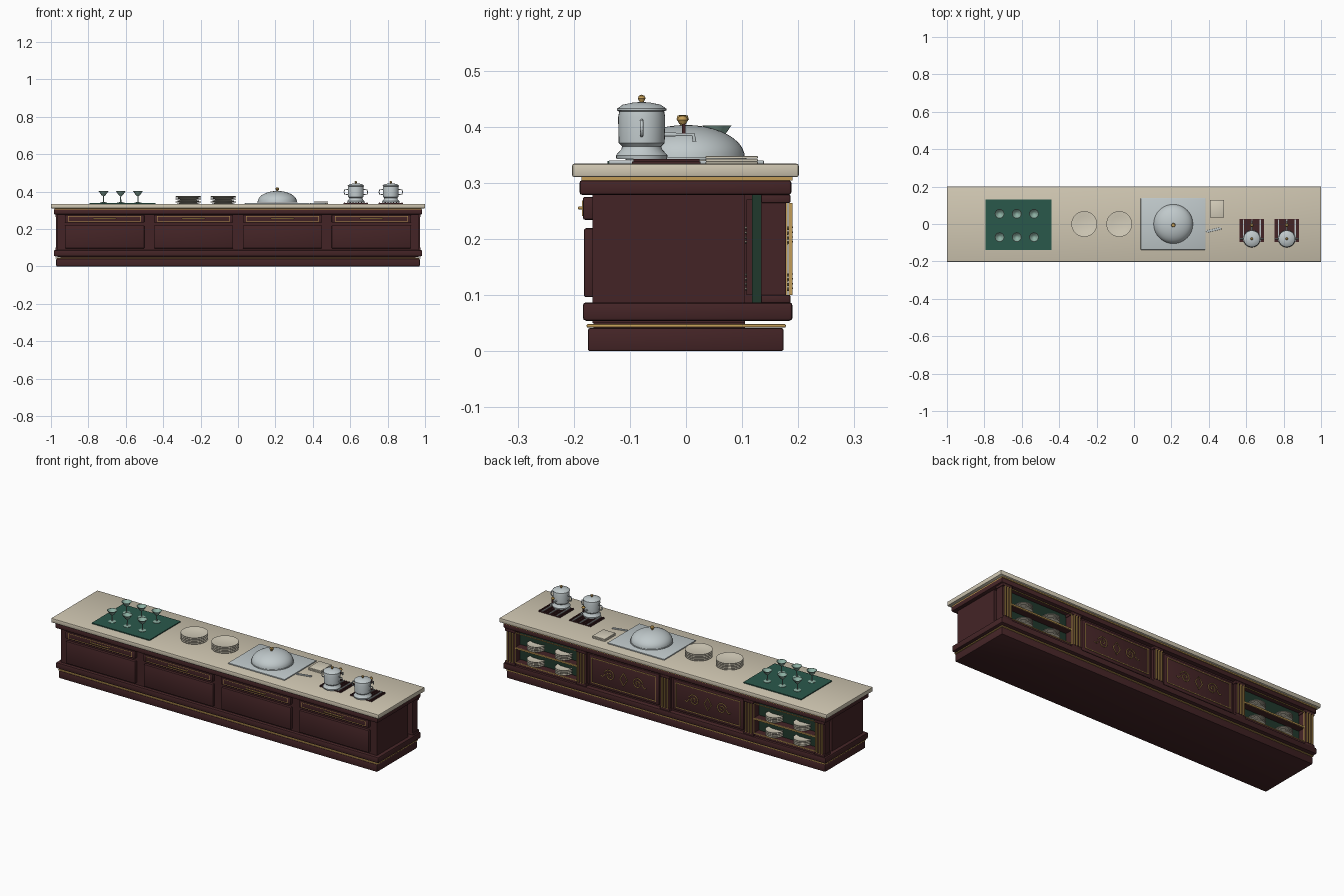
import bpy, bmesh, math
from mathutils import Matrix

if "Cube" in bpy.data.objects:
    bpy.data.objects.remove(bpy.data.objects["Cube"])

def mat(name, r, g, b):
    m = bpy.data.materials.new(name)
    m.diffuse_color = [((c / 255 + 0.055) / 1.055) ** 2.4 for c in (r, g, b)] + [1]
    m.use_nodes = True
    m.node_tree.nodes["Principled BSDF"].inputs["Base Color"].default_value = m.diffuse_color
    return m

WOOD = mat("dark_mahogany", 68, 36, 38)
STONE = mat("cream_stone", 208, 199, 178)
GOLD = mat("gold", 196, 158, 88)
SILVER = mat("silver", 192, 201, 203)
GREEN = mat("green_cloth", 42, 88, 75)
DARK_GREEN = mat("dark_green_lining", 32, 56, 44)
GLASS = mat("pale_green_glass", 140, 175, 162)
CHINA = mat("ivory_china", 214, 207, 188)

def finish(name, bm, material, smooth=False):
    me = bpy.data.meshes.new(name)
    bmesh.ops.recalc_face_normals(bm, faces=bm.faces[:])
    bm.to_mesh(me)
    bm.free()
    me.materials.append(material)
    ob = bpy.data.objects.new(name, me)
    bpy.context.collection.objects.link(ob)
    if smooth:
        bpy.ops.object.select_all(action='DESELECT')
        ob.select_set(True)
        bpy.context.view_layer.objects.active = ob
        bpy.ops.object.shade_smooth_by_angle(angle=math.radians(40))
    return ob

def box(name, x0, x1, y0, y1, z0, z1, material, bevel=0, turn=0):
    bm = bmesh.new()
    bmesh.ops.create_cube(bm, size=1)
    bmesh.ops.scale(bm, vec=(x1 - x0, y1 - y0, z1 - z0), verts=bm.verts)
    if bevel:
        bmesh.ops.bevel(bm, geom=bm.edges[:], offset=bevel, segments=2, profile=0.5, affect='EDGES')
    bmesh.ops.rotate(bm, matrix=Matrix.Rotation(turn, 3, 'Z'), verts=bm.verts)
    bmesh.ops.translate(bm, vec=((x0 + x1) / 2, (y0 + y1) / 2, (z0 + z1) / 2), verts=bm.verts)
    return finish(name, bm, material, bevel > 0)

def lathe(name, profile, x, y, z, material, sides=32):
    bm = bmesh.new()
    rings = []
    for r, h in profile:
        rings.append([bm.verts.new((x + r * math.cos(2 * math.pi * i / sides),
                                    y + r * math.sin(2 * math.pi * i / sides), z + h)) for i in range(sides)])
    for a, b in zip(rings, rings[1:]):
        for i in range(sides):
            j = (i + 1) % sides
            bm.faces.new((a[i], a[j], b[j], b[i]))
    bmesh.ops.remove_doubles(bm, verts=bm.verts[:], dist=1e-6)
    return finish(name, bm, material, True)

def wire(name, pts, radius, material, closed=False):
    cu = bpy.data.curves.new(name, 'CURVE')
    cu.dimensions = '3D'
    cu.bevel_depth, cu.bevel_resolution, cu.use_fill_caps = radius, 1, True
    s = cu.splines.new('POLY')
    s.points.add(len(pts) - 1)
    for p, q in zip(s.points, pts):
        p.co = (*q, 1)
    s.use_cyclic_u = closed
    cu.materials.append(material)
    ob = bpy.data.objects.new(name, cu)
    bpy.context.collection.objects.link(ob)
    return ob

def frame(name, cx, hw, y0, y1, z0, z1, t):
    for k, (a, b, c, d) in enumerate([(-hw, hw, z0, z0 + t), (-hw, hw, z1 - t, z1),
                                      (-hw, -hw + t, z0, z1), (hw - t, hw, z0, z1)]):
        box(f"{name}_{k}", cx + a, cx + b, y0, y1, c, d, GOLD)

# Carcass, mouldings and countertop
box("plinth", -.972, .972, -.175, .174, 0, .041, WOOD, .004)
box("plinth_gold_line", -.975, .975, -.177, .178, .042, .048, GOLD, .002)
box("plinth_core", -.95, .95, -.165, .105, .035, .06, WOOD)
box("base_moulding", -.985, .985, -.184, .19, .054, .087, WOOD, .006)
box("cabinet_body", -.965, .965, -.167, .105, .05, .285, WOOD)
box("top_moulding", -.985, .985, -.19, .188, .278, .305, WOOD, .006)
box("top_gold_line", -.982, .982, -.186, .19, .304, .311, GOLD)
box("countertop", -1, 1, -.203, .201, .31, .334, STONE, .004)

# Front drawers and doors
for i, cx in enumerate((-.713, -.2375, .2375, .713)):
    box(f"drawer_{i}", cx - .212, cx + .212, -.184, -.16, .234, .275, WOOD, .004)
    frame(f"drawer_inlay_{i}", cx, .195, -.1855, -.18, .241, .268, .002)
    box(f"door_{i}", cx - .212, cx + .212, -.182, -.16, .096, .219, WOOD, .004)
    z = .255
    wire(f"drawer_handle_{i}", [(cx - .06, -.181, z), (cx - .055, -.19, z), (cx + .055, -.19, z),
                                (cx + .06, -.181, z)], .0035, GOLD)

# Back pilasters with gold flutes
for i, cx in enumerate((-.945, -.512, 0, .512, .945)):
    box(f"pilaster_{i}", cx - .028, cx + .028, .134, .178, .085, .28, WOOD)
    box(f"pilaster_foot_{i}", cx - .031, cx + .031, .134, .186, .085, .1, WOOD, .002)
    box(f"pilaster_head_{i}", cx - .031, cx + .031, .134, .186, .264, .279, WOOD, .002)
    for k in (-1, 0, 1):
        x = cx + k * .016
        box(f"pilaster_flute_{i}_{k}", x - .003, x + .003, .183, .19, .1, .264, GOLD)

# Back centre panels with gold inlay
for i, cx in enumerate((-.257, .257)):
    box(f"back_panel_core_{i}", cx - .245, cx + .245, .1, .165, .08, .28, WOOD)
    box(f"back_panel_{i}", cx - .215, cx + .215, .16, .174, .097, .267, WOOD, .004)
    frame(f"back_panel_inlay_{i}", cx, .197, .172, .178, .114, .252, .003)
    y, z = .178, .183
    wire(f"diamond_{i}", [(cx - .022, y, z), (cx, y, z + .034), (cx + .022, y, z), (cx, y, z - .034)],
         .0028, GOLD, True)
    for s in (-1, 1):
        pts = []
        for k in range(27):
            t = k / 26
            a = .3 + t * 3.4 * math.pi
            r = .028 * (1 - t) + .004
            pts.append((cx + s * (.085 + r * math.cos(a)), y, z + r * math.sin(a)))
        wire(f"scroll_{i}_{s}", pts, .0025, GOLD)
        wire(f"scroll_leaf_{i}_{s}", [(cx + s * .112, y, z), (cx + s * .128, y, z - .018),
                                      (cx + s * .14, y, z - .012)], .0025, GOLD)

def plates(name, n, r, step, x, y, z):
    # stack of shallow plates, each with a raised rim
    prof = [(0, 0), (r * .6, 0), (r, step * .75), (r, step), (r * .93, step), (r * .62, step * .45), (0, step * .45)]
    for k in range(n):
        lathe(f"{name}_{k}", prof, x, y, z + k * step * .95, CHINA)

# Display niches with a shelf and china
for i, s in enumerate((-1, 1)):
    cx = s * .728
    box(f"niche_backing_{i}", cx - .2, cx + .2, .108, .119, .1, .27, WOOD)
    box(f"niche_lining_{i}", cx - .212, cx + .212, .118, .136, .087, .279, DARK_GREEN)
    box(f"niche_floor_{i}", cx - .19, cx + .19, .134, .178, .087, .103, WOOD)
    box(f"niche_shelf_{i}", cx - .19, cx + .19, .134, .176, .178, .186, WOOD)
    box(f"niche_shelf_edge_{i}", cx - .19, cx + .19, .176, .181, .178, .186, GOLD)
    frame(f"niche_frame_{i}", cx, .19, .176, .181, .1, .268, .004)
    for k, px in enumerate((-.085, .085)):
        for j, z in enumerate((.104, .187)):
            plates(f"niche_plate_{i}_{k}_{j}", 4, .046, .009, cx + px, .145, z)

# Green mat with six stemmed glasses
T = .333
box("glass_mat", -.795, -.442, -.14, .131, T, .339, GREEN)
cup = [(0, 0), (.019, 0), (.019, .002), (.003, .005), (.0025, .035), (.012, .043), (.026, .063),
       (.024, .063), (.011, .046), (0, .041)]
for x in (-.719, -.627, -.535):
    for y in (-.07, .055):
        lathe("stemmed_glass", cup, x, y, .339, GLASS, 16)

# Two stacks of plates
for i, x in enumerate((-.266, -.079)):
    plates(f"plate_stack_{i}", 5, .069, .0088, x, 0, T)

# Serving tray with domed cover
box("serving_tray", .036, .382, -.138, .139, T, .34, SILVER, .002)
dome = [(0, .003), (.108, .003), (.108, .007)]
dome += [(.105 * math.cos(a * math.pi / 20), .007 + .058 * math.sin(a * math.pi / 20)) for a in range(11)]
lathe("dome_cover", dome, .21, 0, .338, SILVER, 40)
lathe("dome_knob", [(0, 0), (.005, 0), (.005, .004), (.011, .011), (.009, .018), (0, .019)],
      .21, -.006, .402, GOLD, 16)

# Napkin stack and serving knife
for k in range(3):
    box(f"napkin_{k}", .406, .481, .035, .128, T + k * .005, T + .0045 + k * .005, CHINA, .001)
box("serving_knife", .385, .467, -.038, -.026, T, .339, SILVER, .002, math.radians(13))

# Two urns with taps over slatted drip trays
urn = [(0, 0), (.045, 0), (.046, .007), (.036, .018), (.035, .023), (.041, .029), (.042, .075), (.04, .085),
       (.044, .087), (.044, .09), (.034, .097), (.015, .101), (0, .102)]
for i, x in enumerate((.63, .817)):
    y = -.079
    box(f"drip_tray_{i}", x - .066, x + .066, -.096, .026, T, .338, WOOD)
    for k in range(9):
        sx = x - .06 + k * .015
        box(f"drip_slat_{i}_{k}", sx - .003, sx + .003, -.094, .024, .338, .342, SILVER if k % 3 == 1 else WOOD)
    lathe(f"urn_{i}", urn, x, y, .342, SILVER)
    lathe(f"urn_knob_{i}", [(0, 0), (.004, 0), (.004, .003), (.007, .008), (.005, .013), (0, .015)],
          x, y, .442, GOLD, 16)
    for s in (-1, 1):
        wire(f"urn_handle_{i}_{s}", [(x + s * .04, y, .411), (x + s * .06, y, .409), (x + s * .063, y, .397),
                                     (x + s * .06, y, .386), (x + s * .04, y, .384)], .003, SILVER)
    wire(f"urn_tap_{i}", [(x, -.04, .386), (x, .013, .386), (x, .015, .373)], .004, SILVER)
    box(f"tap_lever_{i}", x - .004, x + .004, -.007, -.001, .388, .406, WOOD)
    lathe(f"tap_lever_knob_{i}", [(0, 0), (.006, .001), (.01, .008), (.006, .015), (0, .016)],
          x, -.006, .404, GOLD, 12)
